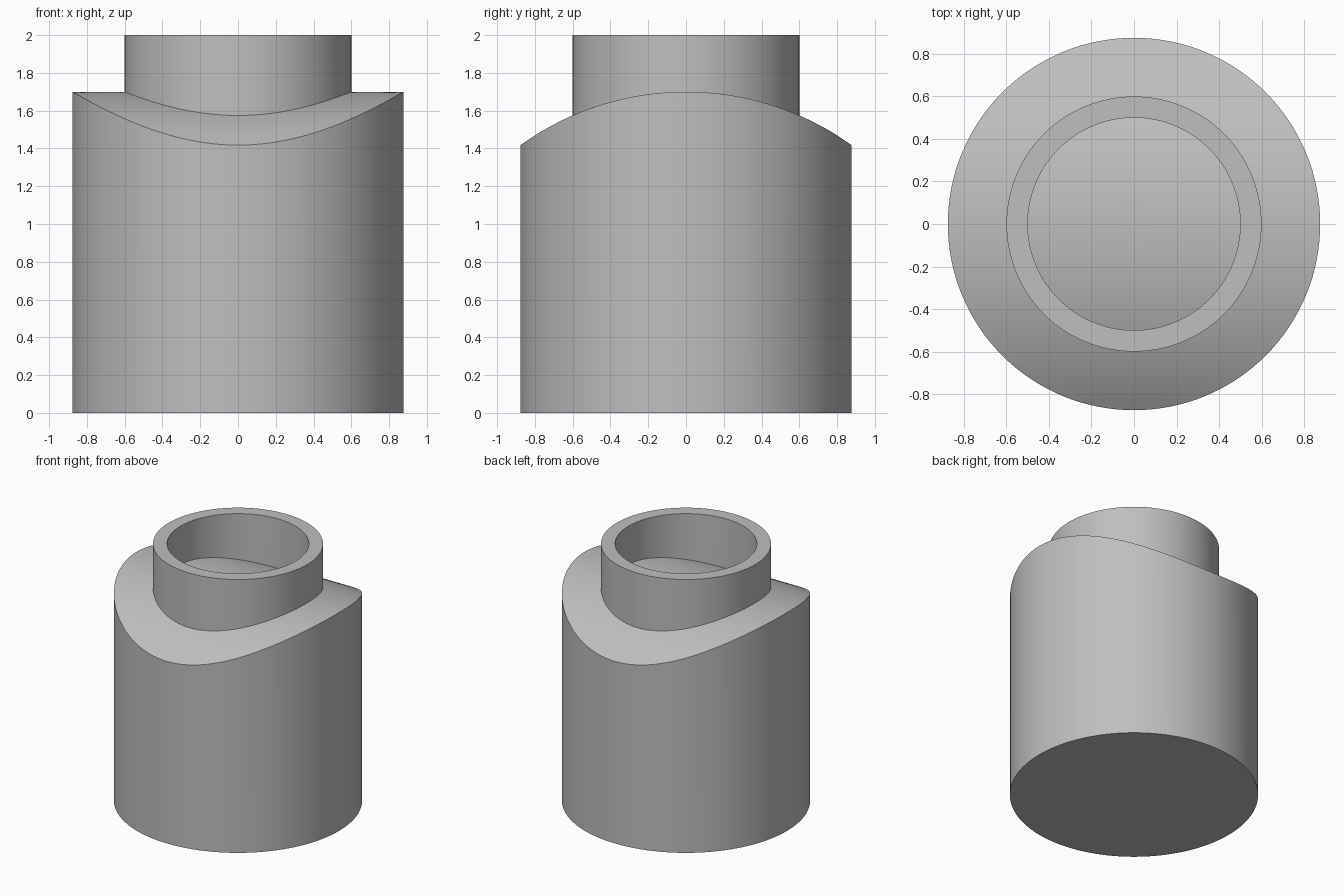
import bpy
import bmesh
from math import sin, cos, pi, sqrt, radians

cube = bpy.data.objects.get("Cube")
if cube:
    bpy.data.objects.remove(cube, do_unlink=True)

SEGMENTS = 128
BODY_R, COLLAR_R, BORE_R = 0.876, 0.6, 0.5
HEIGHT, CROWN, SADDLE_R = 2.0, 1.7, 1.5

grey = bpy.data.materials.new("plain grey")
grey.use_nodes = True
colour = (0.52, 0.52, 0.52, 1)
grey.diffuse_color = colour
grey.node_tree.nodes["Principled BSDF"].inputs["Base Color"].default_value = colour


def saddle(y):
    """Height of the barrel-curved top, which bends along y only."""
    return CROWN - SADDLE_R + sqrt(SADDLE_R ** 2 - y ** 2)


def flat(z):
    return lambda y: z


def ring_solid(name, rings, closed=False):
    """Join round loops, each a radius and a height rule, into a solid."""
    bm = bmesh.new()
    loops = []
    for radius, height in rings:
        loop = []
        for i in range(SEGMENTS):
            a = 2 * pi * i / SEGMENTS
            y = radius * sin(a)
            loop.append(bm.verts.new((radius * cos(a), y, height(y))))
        loops.append(loop)
    pairs = list(zip(loops, loops[1:]))
    if closed:
        pairs.append((loops[-1], loops[0]))
    for low, high in pairs:
        for i in range(SEGMENTS):
            j = (i + 1) % SEGMENTS
            bm.faces.new((low[i], low[j], high[j], high[i]))
    if not closed:
        bm.faces.new(loops[0])
        bm.faces.new(loops[-1])
    bmesh.ops.recalc_face_normals(bm, faces=bm.faces)
    mesh = bpy.data.meshes.new(name)
    bm.to_mesh(mesh)
    bm.free()
    mesh.materials.append(grey)
    obj = bpy.data.objects.new(name, mesh)
    bpy.context.collection.objects.link(obj)
    bpy.ops.object.select_all(action="DESELECT")
    obj.select_set(True)
    bpy.context.view_layer.objects.active = obj
    bpy.ops.object.shade_smooth_by_angle(angle=radians(30))
    return obj


# Solid round body with a barrel-curved top
steps = 16
top_rings = [(BODY_R * (1 - k / steps), saddle) for k in range(steps)]
ring_solid("body", [(BODY_R, flat(0))] + top_rings)

# Open collar, its foot following the curved top and sunk slightly into it
foot = lambda y: saddle(y) - 0.02
ring_solid("collar", [(COLLAR_R, foot), (COLLAR_R, flat(HEIGHT)),
                      (BORE_R, flat(HEIGHT)), (BORE_R, foot)], closed=True)
